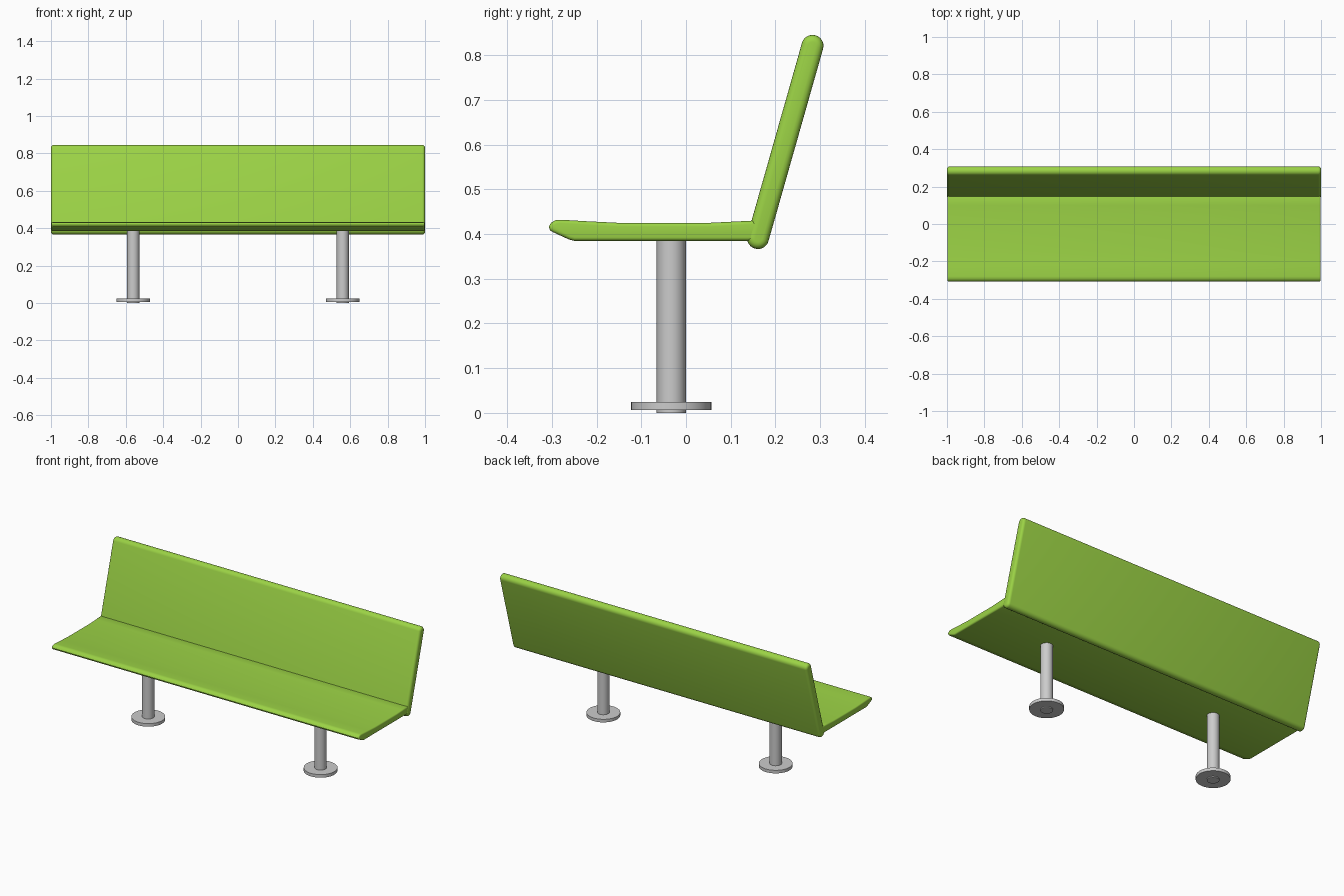
import bpy, bmesh, math
from mathutils import Vector

if "Cube" in bpy.data.objects:
    bpy.data.objects.remove(bpy.data.objects["Cube"])

green = bpy.data.materials.new("green_paint")
green.diffuse_color = (0.33, 0.65, 0.06, 1)
green.use_nodes = True
green.node_tree.nodes["Principled BSDF"].inputs["Base Color"].default_value = green.diffuse_color


def smooth(obj):
    bpy.ops.object.select_all(action='DESELECT')
    obj.select_set(True)
    bpy.context.view_layer.objects.active = obj
    bpy.ops.object.shade_smooth_by_angle(angle=math.radians(35))


def panel(name, profile, half, bevel):
    """Extrude a (y, z) profile along x and round the rims of both ends."""
    bm = bmesh.new()
    face = bm.faces.new([bm.verts.new((-half, y, z)) for y, z in profile])
    ext = bmesh.ops.extrude_face_region(bm, geom=[face], use_keep_orig=True)
    moved = [v for v in ext["geom"] if isinstance(v, bmesh.types.BMVert)]
    bmesh.ops.translate(bm, verts=moved, vec=(2 * half, 0, 0))
    bmesh.ops.recalc_face_normals(bm, faces=bm.faces)
    rims = [e for e in bm.edges if abs(e.verts[0].co.x - e.verts[1].co.x) < 1e-6]
    bmesh.ops.bevel(bm, geom=rims, offset=bevel, segments=4, profile=0.5, affect='EDGES')
    me = bpy.data.meshes.new(name)
    bm.to_mesh(me)
    bm.free()
    obj = bpy.data.objects.new(name, me)
    bpy.context.collection.objects.link(obj)
    me.materials.append(green)
    smooth(obj)
    return obj


def arc(cy, cz, r, a0, a1, n):
    return [(cy + r * math.cos(math.radians(a0 + (a1 - a0) * i / n)),
             cz + r * math.sin(math.radians(a0 + (a1 - a0) * i / n))) for i in range(n + 1)]


def cylinder(name, r, z0, z1, x, y):
    bpy.ops.mesh.primitive_cylinder_add(vertices=40, radius=r, depth=z1 - z0,
                                        location=(x, y, (z0 + z1) / 2))
    obj = bpy.context.object
    obj.name = name
    smooth(obj)


# Seat: slightly dished slab with an upturned front lip
seat = [(-0.25, 0.385), (0.155, 0.385), (0.172, 0.392), (0.18, 0.405), (0.172, 0.421),
        (0.15, 0.43), (0.10, 0.4275), (0.05, 0.425), (-0.15, 0.425), (-0.22, 0.4285),
        (-0.28, 0.432), (-0.292, 0.431), (-0.302, 0.425), (-0.307, 0.416),
        (-0.304, 0.408), (-0.297, 0.404), (-0.262, 0.388)]
panel("seat", seat, 0.998, 0.008)

# Backrest: leaning slab with fully rounded top and bottom
low, high, r = Vector((0.161, 0.391)), Vector((0.283, 0.821)), 0.0245
lean = math.degrees(math.atan2(high.y - low.y, high.x - low.x))
back = (arc(high.x, high.y, r, lean - 90, lean + 90, 14)
        + arc(low.x, low.y, r, lean + 90, lean + 270, 14))
panel("backrest", back, 1.0, 0.015)

# Legs: posts with round floor flanges
for side, x in (("left", -0.56), ("right", 0.56)):
    cylinder(side + "_post", 0.0325, 0.0, 0.40, x, -0.033)
    cylinder(side + "_flange", 0.09, 0.006, 0.024, x, -0.033)
